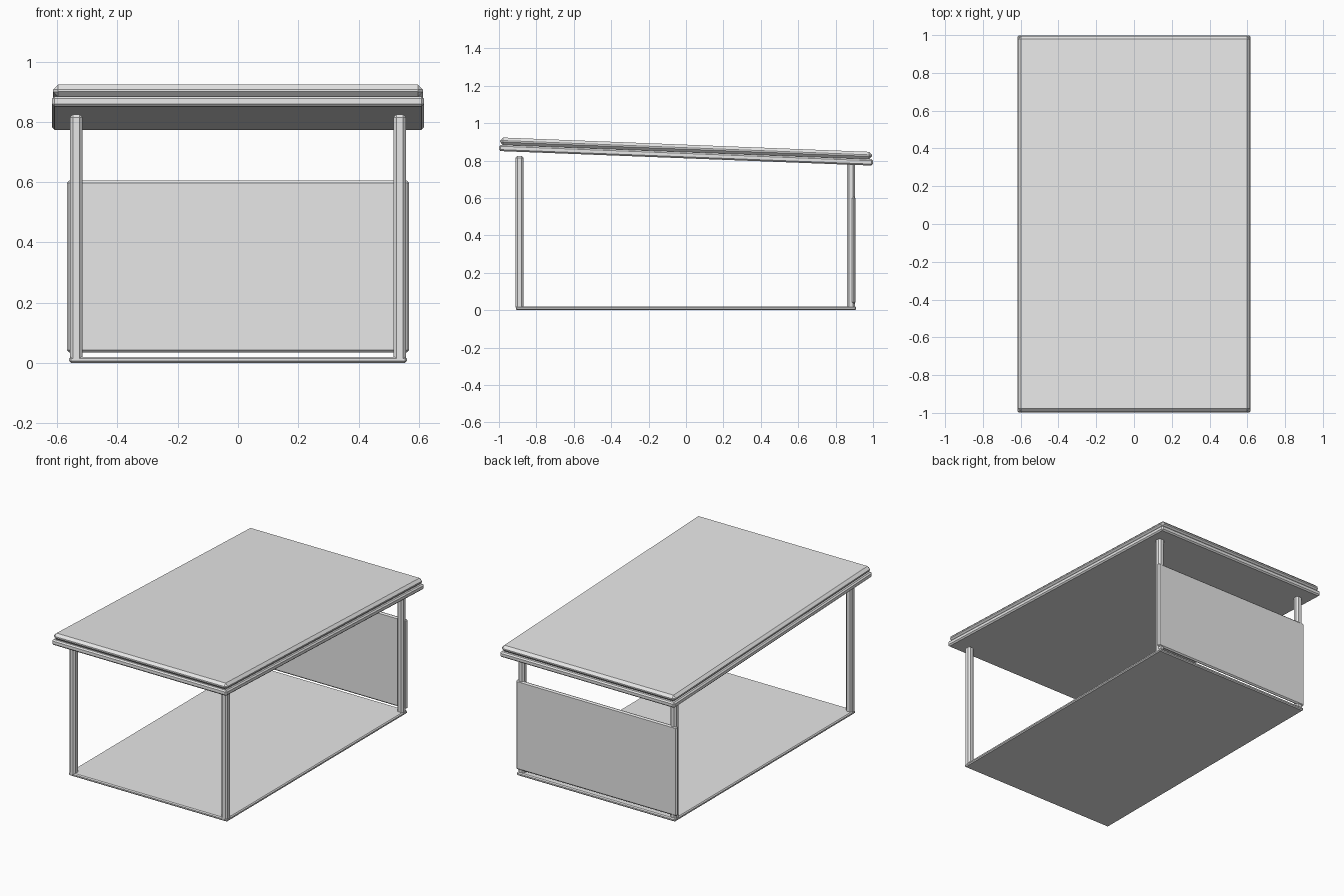
import bpy
import bmesh
import math
from mathutils import Matrix

default = bpy.data.objects.get("Cube")
if default:
    bpy.data.objects.remove(default, do_unlink=True)

# One plain grey for the whole shelter
grey = bpy.data.materials.new("light_grey")
grey.use_nodes = True
colour = (0.8, 0.8, 0.8, 1)
grey.diffuse_color = colour
grey.node_tree.nodes["Principled BSDF"].inputs["Base Color"].default_value = colour


def chamfered_box(name, size, centre, chamfer, tilt=0.0):
    """Box with flat chamfered edges, optionally tilted about x."""
    bm = bmesh.new()
    bmesh.ops.create_cube(bm, size=1, matrix=Matrix.Diagonal((*size, 1)))
    bmesh.ops.bevel(bm, geom=bm.edges[:], offset=chamfer, segments=1,
                    affect='EDGES', profile=0.5)
    mesh = bpy.data.meshes.new(name)
    bm.to_mesh(mesh)
    bm.free()
    mesh.materials.append(grey)
    obj = bpy.data.objects.new(name, mesh)
    obj.location = centre
    obj.rotation_euler.x = tilt
    bpy.context.collection.objects.link(obj)
    return obj


# Floor plate
chamfered_box("floor", (1.12, 1.82, 0.02), (0, 0, 0.01), 0.006)

# Four corner posts
for y, end in ((-0.89, "front"), (0.882, "back")):
    for x, side in ((0.537, "left"), (-0.537, "right")):
        chamfered_box(f"{end}_{side}_post", (0.042, 0.042, 0.82),
                      (x, y, 0.415), 0.01)

# Back panel
chamfered_box("back_panel", (1.136, 0.02, 0.57), (0, 0.897, 0.32), 0.008)

# Sloping roof: lower frame and upper cover
slope = -math.atan(0.039)
chamfered_box("roof_frame", (1.234, 1.999, 0.034), (0, 0, 0.829), 0.008, slope)
chamfered_box("roof_cover", (1.226, 1.99, 0.04), (0, 0, 0.865), 0.016, slope)
